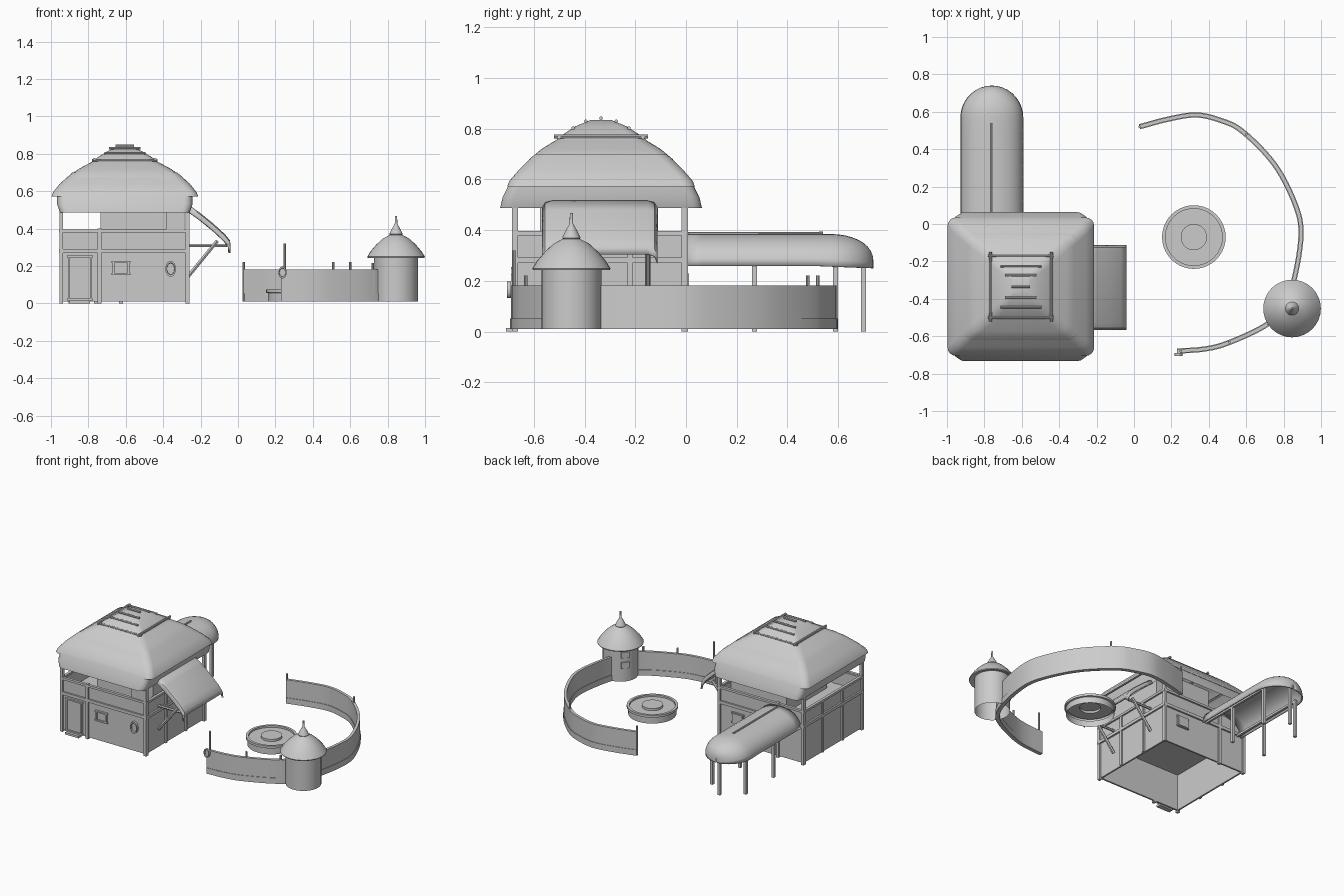
import bpy, bmesh, math
from mathutils import Vector

if "Cube" in bpy.data.objects:
    bpy.data.objects.remove(bpy.data.objects["Cube"])


def mesh_obj(name, verts, faces, smooth=None, thick=0):
    me = bpy.data.meshes.new(name)
    me.from_pydata([tuple(v) for v in verts], [], faces)
    bm = bmesh.new()
    bm.from_mesh(me)
    bmesh.ops.recalc_face_normals(bm, faces=bm.faces)
    bm.to_mesh(me)
    bm.free()
    ob = bpy.data.objects.new(name, me)
    bpy.context.collection.objects.link(ob)
    if thick:
        m = ob.modifiers.new("thickness", 'SOLIDIFY')
        m.thickness = thick
    if smooth:
        bpy.ops.object.select_all(action='DESELECT')
        ob.select_set(True)
        bpy.context.view_layer.objects.active = ob
        bpy.ops.object.shade_smooth_by_angle(angle=math.radians(smooth))
    return ob


def box(name, x0, x1, y0, y1, z0, z1):
    v = [(x, y, z) for x in (x0, x1) for y in (y0, y1) for z in (z0, z1)]
    f = [(0, 1, 3, 2), (4, 6, 7, 5), (0, 4, 5, 1), (2, 3, 7, 6), (0, 2, 6, 4), (1, 5, 7, 3)]
    return mesh_obj(name, v, f)


def loft(name, rings, cap_start=False, cap_end=False, closed=True, smooth=40, thick=0):
    n = len(rings[0])
    verts = [p for r in rings for p in r]
    faces = []
    for i in range(len(rings) - 1):
        for j in range(n if closed else n - 1):
            k = (j + 1) % n
            faces.append((i*n + j, i*n + k, (i+1)*n + k, (i+1)*n + j))
    if cap_start:
        faces.append(tuple(range(n)))
    if cap_end:
        faces.append(tuple(range((len(rings)-1)*n, len(rings)*n)))
    return mesh_obj(name, verts, faces, smooth, thick)


def lathe(name, cx, cy, profile, n=32, cap_end=False):
    rings = [[(cx + r*math.cos(2*math.pi*i/n), cy + r*math.sin(2*math.pi*i/n), z)
              for i in range(n)] for r, z in profile]
    return loft(name, rings, cap_end=cap_end)


def rod(name, a, b, r=0.006, n=8):
    a, b = Vector(a), Vector(b)
    q = (b - a).to_track_quat('Z', 'Y')
    rings = [[p + q @ Vector((r*math.cos(2*math.pi*i/n), r*math.sin(2*math.pi*i/n), 0))
              for i in range(n)] for p in (a, b)]
    return loft(name, rings, True, True)


def room(name, x0, x1, y0, y1, z0, z1, t=0.012):
    box(name + "_front", x0, x1, y0, y0 + t, z0, z1)
    box(name + "_back", x0, x1, y1 - t, y1, z0, z1)
    box(name + "_left", x0, x0 + t, y0 + t, y1 - t, z0, z1)
    box(name + "_right", x1 - t, x1, y0 + t, y1 - t, z0, z1)


# House walls, floor, belts and upper room
X0, X1, Y0, Y1 = -0.945, -0.27, -0.675, -0.005
room("lower_wall", X0, X1, Y0, Y1, 0.01, 0.28)
room("belt_beam", X0 - 0.012, X1 + 0.012, Y0 - 0.012, Y1 + 0.012, 0.27, 0.292, 0.02)
room("balcony_wall", X0, X1, Y0, Y1, 0.29, 0.385)
room("balcony_rail", X0 - 0.012, X1 + 0.012, Y0 - 0.012, Y1 + 0.012, 0.38, 0.396, 0.02)
box("upper_floor", X0, X1, Y0, Y1, 0.275, 0.285)
room("upper_room", -0.735, -0.285, -0.575, -0.11, 0.285, 0.6)
for x in (X0, -0.74, X1):
    for y in (Y0, Y1):
        top = 0.40 if x == -0.74 else 0.54
        box("house_post", x - 0.01, x + 0.01, y - 0.012, y + 0.012, 0.0, top)
for x in (X0, X1):
    for y in (-0.45, -0.22):
        box("side_post", x - 0.01, x + 0.01, y - 0.01, y + 0.01, 0.01, 0.39)
box("upper_window", -0.385, -0.285, Y0 - 0.005, Y0 + 0.01, 0.39, 0.5)

# Door, window, round window and steps
def frame(name, x0, x1, z0, z1, y, t=0.01):
    box(name + "_panel", x0, x1, y - 0.004, y + 0.005, z0, z1)
    for a in (x0, x1):
        box(name + "_jamb", a - t/2, a + t/2, y - 0.014, y, z0, z1)
    for c in (z0, z1):
        box(name + "_bar", x0 - t, x1 + t, y - 0.015, y, c - t/2, c + t/2)

frame("door", -0.905, -0.785, 0.02, 0.25, Y0)
frame("window", -0.665, -0.585, 0.158, 0.222, Y0)
frame("back_window", -0.46, -0.38, 0.16, 0.23, Y1 + 0.012)


def oval(name, cx, y, cz, rx, rz):
    rings = [[(cx + rx*s*math.cos(i*math.pi/10), y - d, cz + rz*s*math.sin(i*math.pi/10))
              for i in range(20)] for s, d in ((1, 0), (1, 0.016), (0.75, 0.016), (0.7, 0.006))]
    loft(name, rings, cap_end=True)

oval("round_window", -0.36, Y0, 0.185, 0.028, 0.043)
box("door_step", -0.9, -0.79, Y0 - 0.035, Y0, 0.0, 0.015)

# Thatched roof tiers
CX, CY = -0.605, -0.335
def square_ring(hx, hy, z, corner=0.045):
    pts = []
    c = min(corner, hx*0.3, hy*0.3)
    for k, (sx, sy) in enumerate(((1, 1), (-1, 1), (-1, -1), (1, -1))):
        for i in range(5):
            a = (k + i/4)*math.pi/2
            pts.append((CX + sx*(hx - c) + c*math.cos(a), CY + sy*(hy - c) + c*math.sin(a), z))
    return pts

tiers = [
    [(.347, .398, .487), (.362, .388, .53), (.362, .355, .595)],
    [(.375, .355, .575), (.392, .37, .572), (.384, .362, .594), (.347, .322, .64), (.28, .26, .70)],
    [(.29, .275, .67), (.312, .292, .664), (.302, .283, .68), (.245, .235, .72), (.165, .165, .763)],
    [(.18, .18, .753), (.165, .165, .768), (.1, .1, .81), (.045, .04, .835)],
]
for i, t in enumerate(tiers):
    loft("roof_tier", [square_ring(*p) for p in t], cap_end=(i == 3))

# Roof frame and ladder of slats on the cap
for s in (-1, 1):
    rod("roof_beam", (CX + s*0.163, CY - 0.185, 0.77), (CX + s*0.163, CY + 0.185, 0.77), 0.008)
    for y, h, z in ((0.165, 0.175, 0.765), (0.11, 0.11, 0.803), (0.06, 0.085, 0.83), (0.0, 0.05, 0.842)):
        if y or s > 0:
            rod("roof_slat", (CX - h, CY + s*y, z), (CX + h, CY + s*y, z), 0.007)

# Side awning with braces
awning = []
for x, z in ((-0.26, 0.525), (-0.2, 0.482), (-0.13, 0.425), (-0.07, 0.37), (-0.042, 0.335), (-0.04, 0.305)):
    awning.append([(x, y, z - d) for y, d in ((-0.568, 0.035), (-0.555, 0.008), (-0.53, 0),
                                            (-0.15, 0), (-0.125, 0.008), (-0.112, 0.035))])
loft("side_awning", awning, closed=False, thick=0.012)
for y in (-0.53, -0.15):
    rod("awning_brace", (-0.27, y, 0.14), (-0.11, y, 0.335), 0.011, 6)
    rod("awning_beam", (-0.27, y, 0.31), (-0.06, y, 0.31), 0.009, 6)

# Long rear porch roof: barrel with a drooping round end
porch = []
for k in range(19):
    if k < 9:
        y, s, top = k*0.57/9, 1.0, 0.385
    else:
        a = (k - 9)/9*math.pi/2*0.99
        y, s = 0.57 + 0.17*math.sin(a), math.cos(a)
        top = 0.25 + 0.135*(0.12 + 0.88*math.cos(a)**0.8)
    base = 0.26 if y < 0.5 else 0.26 - 0.01*(y - 0.5)/0.24
    porch.append([(-0.76 + 0.168*s*math.cos(math.pi*j/16), y,
                   base + (top - base)*math.sin(math.pi*j/16)**0.9) for j in range(17)])
loft("porch_roof", porch, closed=False, thick=0.008)
rod("porch_ridge_pole", (-0.76, 0.0, 0.385), (-0.76, 0.54, 0.387), 0.007)
for x in (-0.895, -0.625):
    for y in (0.27, 0.59):
        box("porch_post", x - 0.01, x + 0.01, y - 0.01, y + 0.01, 0, 0.28)
    box("porch_plate", x - 0.008, x + 0.008, 0.0, 0.6, 0.262, 0.278)
box("porch_end_post", -0.77, -0.75, 0.69, 0.71, 0, 0.275)

# Curved yard wall, sampled from a smooth path
ctrl = [Vector(p) for p in ((.03, .52), (.18, .56), (.33, .583), (.46, .555), (.58, .495), (.75, .32),
        (.86, .11), (.893, -.055), (.855, -.3), (.79, -.46), (.69, -.55), (.5, -.637), (.38, -.668), (.23, -.68))]
ext = [2*ctrl[0] - ctrl[1]] + ctrl + [2*ctrl[-1] - ctrl[-2]]
path = []
for i in range(1, len(ext) - 2):
    p0, p1, p2, p3 = ext[i-1:i+3]
    for k in range(6):
        t = k/6
        path.append(0.5*(2*p1 + (p2 - p0)*t + (2*p0 - 5*p1 + 4*p2 - p3)*t*t + (3*p1 - p0 - 3*p2 + p3)*t**3))
path.append(ctrl[-1])


def wall(name, half, z0, z1):
    rings = []
    for i, p in enumerate(path):
        d = (path[min(i+1, len(path)-1)] - path[max(i-1, 0)]).normalized()
        n = Vector((-d.y, d.x))*half
        rings.append([(p.x + s*n.x, p.y + s*n.y, z) for s, z in ((1, z0), (1, z1), (-1, z1), (-1, z0))])
    loft(name, rings, True, True)

wall("yard_wall", 0.010, 0.01, 0.182)
wall("yard_wall_footing", 0.014, 0.01, 0.052)
for x, y, top in ((.03, .52, .222), (.25, -.68, .32), (.51, -.632, .222), (.72, -.535, .215), (.6, .48, .222)):
    rod("wall_post", (x, y, 0.01), (x, y, top), 0.007)
oval("wall_shield", 0.238, -0.69, 0.165, 0.022, 0.032)

# Corner tower with hood and finial
TX, TY = 0.845, -0.452
lathe("tower_body", TX, TY, [(.118, .01), (.118, .265)])
lathe("tower_hood", TX, TY, [(.115, .255), (.152, .244), (.154, .25), (.135, .28), (.105, .315), (.07, .347), (.03, .368)])
lathe("tower_cap", TX, TY, [(.03, .36), (.036, .37), (.03, .384), (.016, .41), (.007, .425), (.006, .468)], 16, True)
for z in (0.13, 0.205):
    w = box("tower_window", -0.028, 0.028, 0.108, 0.126, z - 0.022, z + 0.022)
    w.location = (TX, TY, 0)
    w.rotation_euler.z = math.radians(50)

# Round basin in the yard
lathe("basin", 0.32, -0.07, [(.16, .01), (.16, .055), (.17, .058), (.17, .075), (.152, .075), (.152, .062),
                             (.07, .062), (.07, .078)], 40, True)
